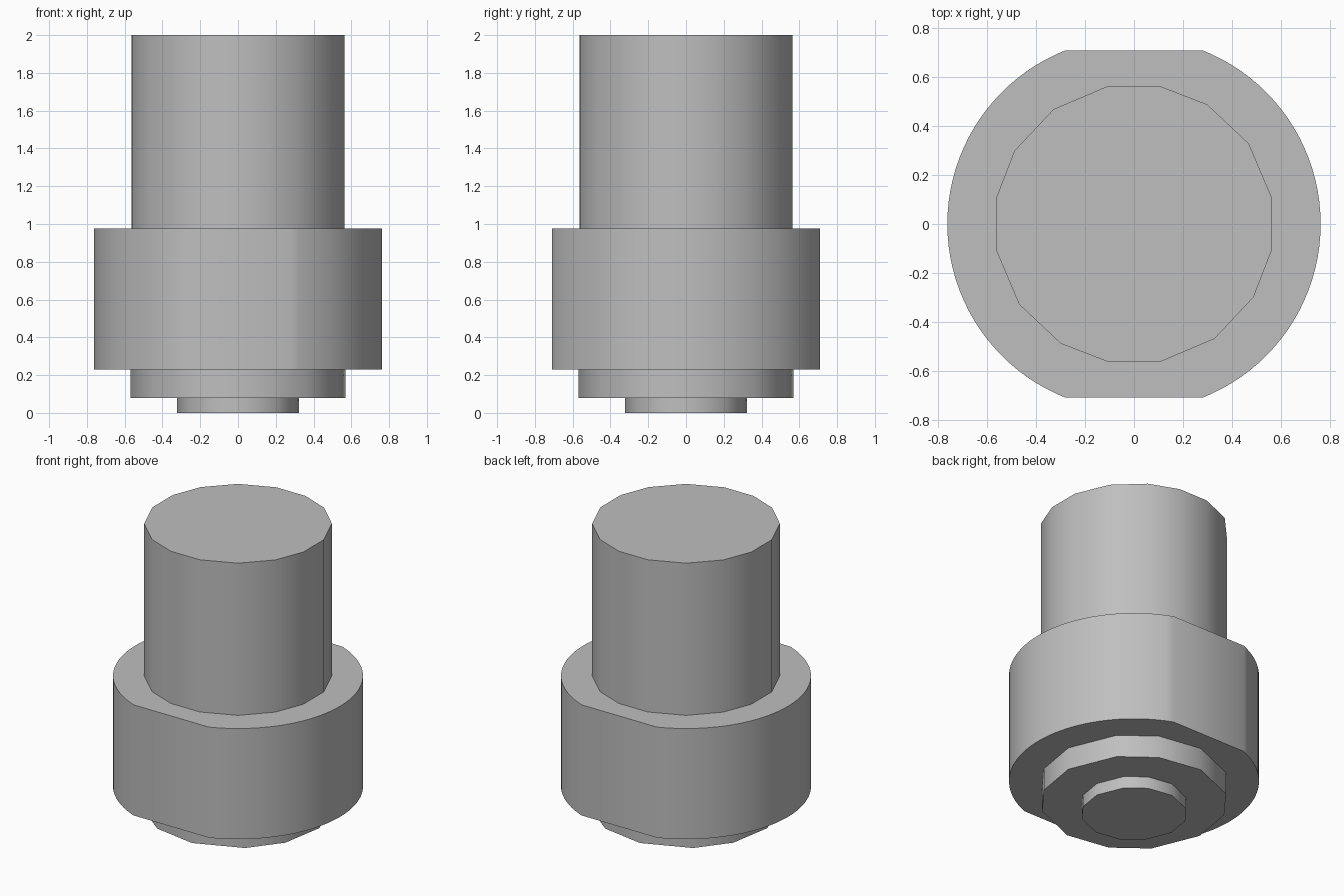
import bpy
import bmesh
from math import radians, sin, cos, asin

if "Cube" in bpy.data.objects:
    bpy.data.objects.remove(bpy.data.objects["Cube"], do_unlink=True)

metal = bpy.data.materials.new("light_grey_metal")
metal.use_nodes = True
GREY = (0.52, 0.52, 0.52, 1)
metal.diffuse_color = GREY
metal.node_tree.nodes["Principled BSDF"].inputs["Base Color"].default_value = GREY


def prism(name, radius, angles, bottom, top):
    """Extrude a ring of points, given by angle in radians, between two heights."""
    bm = bmesh.new()
    base = bm.faces.new([bm.verts.new((radius * cos(a), radius * sin(a), bottom))
                         for a in angles])
    side = bmesh.ops.extrude_face_region(bm, geom=[base], use_keep_orig=True)
    moved = [v for v in side["geom"] if isinstance(v, bmesh.types.BMVert)]
    bmesh.ops.translate(bm, verts=moved, vec=(0, 0, top - bottom))
    bmesh.ops.recalc_face_normals(bm, faces=bm.faces)
    mesh = bpy.data.meshes.new(name)
    bm.to_mesh(mesh)
    bm.free()
    mesh.materials.append(metal)
    obj = bpy.data.objects.new(name, mesh)
    bpy.context.collection.objects.link(obj)
    bpy.ops.object.select_all(action='DESELECT')
    obj.select_set(True)
    bpy.context.view_layer.objects.active = obj
    bpy.ops.object.shade_smooth_by_angle(angle=radians(40))
    return obj


def quarters(*degrees):
    """Repeat the corner angles of one quarter around the full turn."""
    return [radians(d + 90 * q) for q in range(4) for d in degrees]


# Faceted upper shaft
prism("shaft", 0.573, quarters(11, 35, 58.5, 79.2), 0.975, 2)

# Round collar with a flat at the front and the back
R, FLAT, STEPS = 0.763, 0.71, 40
limit = asin(FLAT / R)
arc = [limit * (2 * i / STEPS - 1) for i in range(STEPS + 1)]
prism("collar", R, arc + [a + radians(180) for a in arc], 0.23, 0.975)

# Faceted steps under the collar
prism("lower_ring", 0.571, quarters(5.5, 39.3, 65.5), 0.08, 0.23)
prism("end_disc", 0.324, quarters(5.5, 39.3, 65.5), 0, 0.08)
